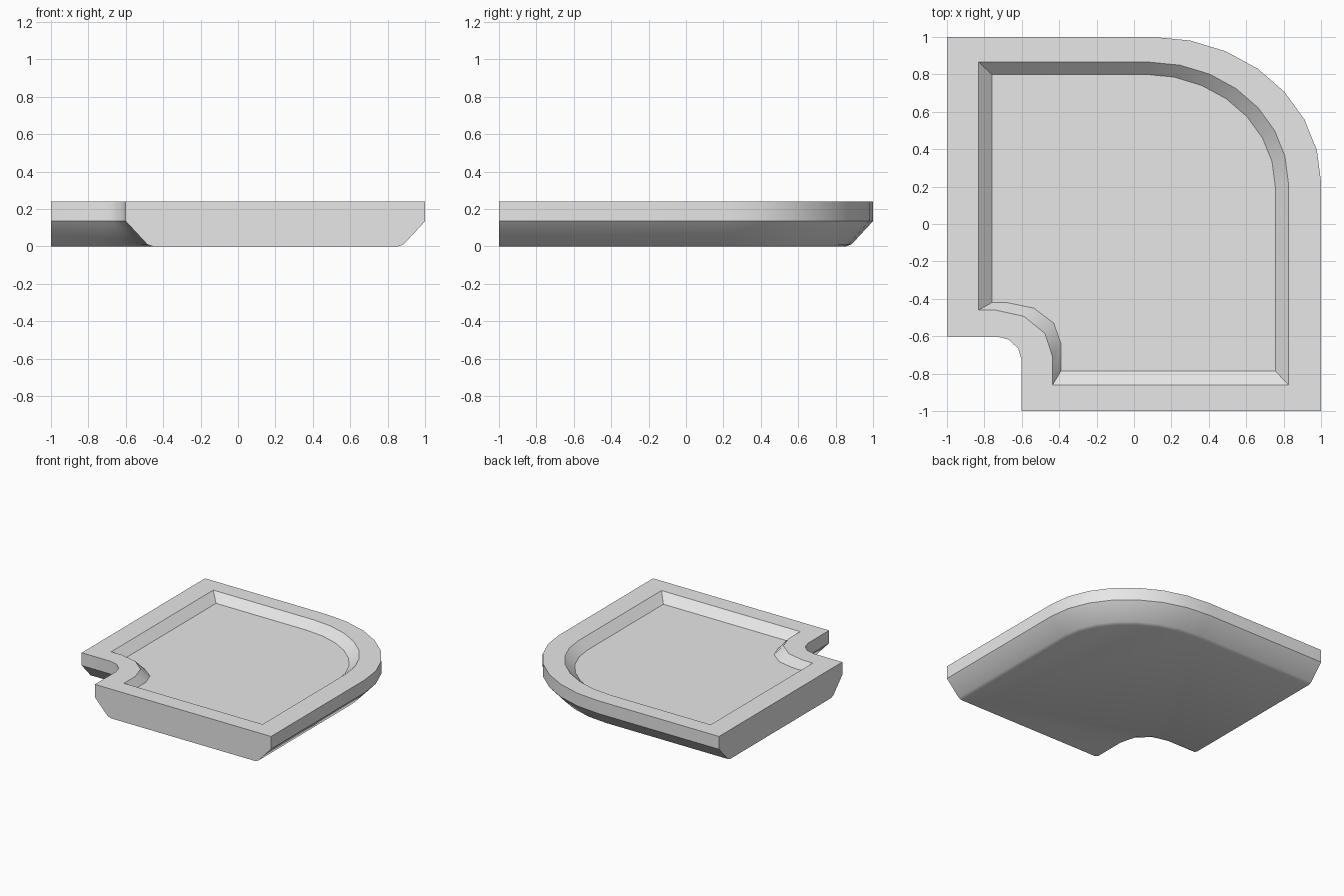
import bpy, bmesh
from math import sin, cos, pi, radians

if "Cube" in bpy.data.objects:
    bpy.data.objects.remove(bpy.data.objects["Cube"], do_unlink=True)

# Single flat colour
grey = bpy.data.materials.new("light grey")
grey.use_nodes = True
grey.diffuse_color = (0.8, 0.8, 0.8, 1)
grey.node_tree.nodes["Principled BSDF"].inputs["Base Color"].default_value = (0.8, 0.8, 0.8, 1)


def arc(centre, radii, steps):
    """Quarter ellipse from straight back (+y) round to the side (+x)."""
    angles = [i / steps * pi / 2 for i in range(steps + 1)]
    return [(centre[0] + radii[0] * sin(a), centre[1] + radii[1] * cos(a)) for a in angles]


def outline(left, front, centre, radii, notch_centre, notch_radii):
    """Bent corner outline: large outer curve and small inner notch curve."""
    outer = arc(centre, radii, 7)
    notch = arc(notch_centre, notch_radii, 3)
    return ([(left, outer[0][1])] + outer + [(outer[-1][0], front)]
            + [(notch[-1][0], front)] + notch[::-1] + [(left, notch[0][1])])


def shell(inset):
    """Outside outline; the two cut ends stay flush while the sides draw in."""
    return outline(-1, -1, (0.1, 0.22), (0.9 - inset, 0.78 - inset),
                   (-0.74, -0.73), (0.14 + inset, 0.13 + inset))


# Underside, chamfer, rim wall, rim top and recess, from the bottom up
recess_top = outline(-0.83, -0.86, (0.08, 0.22), (0.745, 0.645), (-0.74, -0.71), (0.305, 0.25))
recess_floor = outline(-0.76, -0.785, (0.06, 0.2), (0.695, 0.6), (-0.68, -0.64), (0.29, 0.22))
layers = [(shell(0.145), 0), (shell(0.115), 0.011), (shell(0), 0.135), (shell(0), 0.24),
          (recess_top, 0.24), (recess_floor, 0.175)]

bm = bmesh.new()
rings = [[bm.verts.new((x, y, z)) for x, y in points] for points, z in layers]
for low, high in zip(rings, rings[1:]):
    for i in range(len(low)):
        j = (i + 1) % len(low)
        bm.faces.new((low[i], low[j], high[j], high[i]))
bm.faces.new(rings[0])
bm.faces.new(rings[-1])
bmesh.ops.recalc_face_normals(bm, faces=bm.faces)

mesh = bpy.data.meshes.new("corner_slab")
bm.to_mesh(mesh)
bm.free()
mesh.materials.append(grey)
slab = bpy.data.objects.new("corner_slab", mesh)
bpy.context.collection.objects.link(slab)

# Smooth curves with crisp edges
bpy.ops.object.select_all(action="DESELECT")
slab.select_set(True)
bpy.context.view_layer.objects.active = slab
bpy.ops.object.shade_smooth_by_angle(angle=radians(35))
